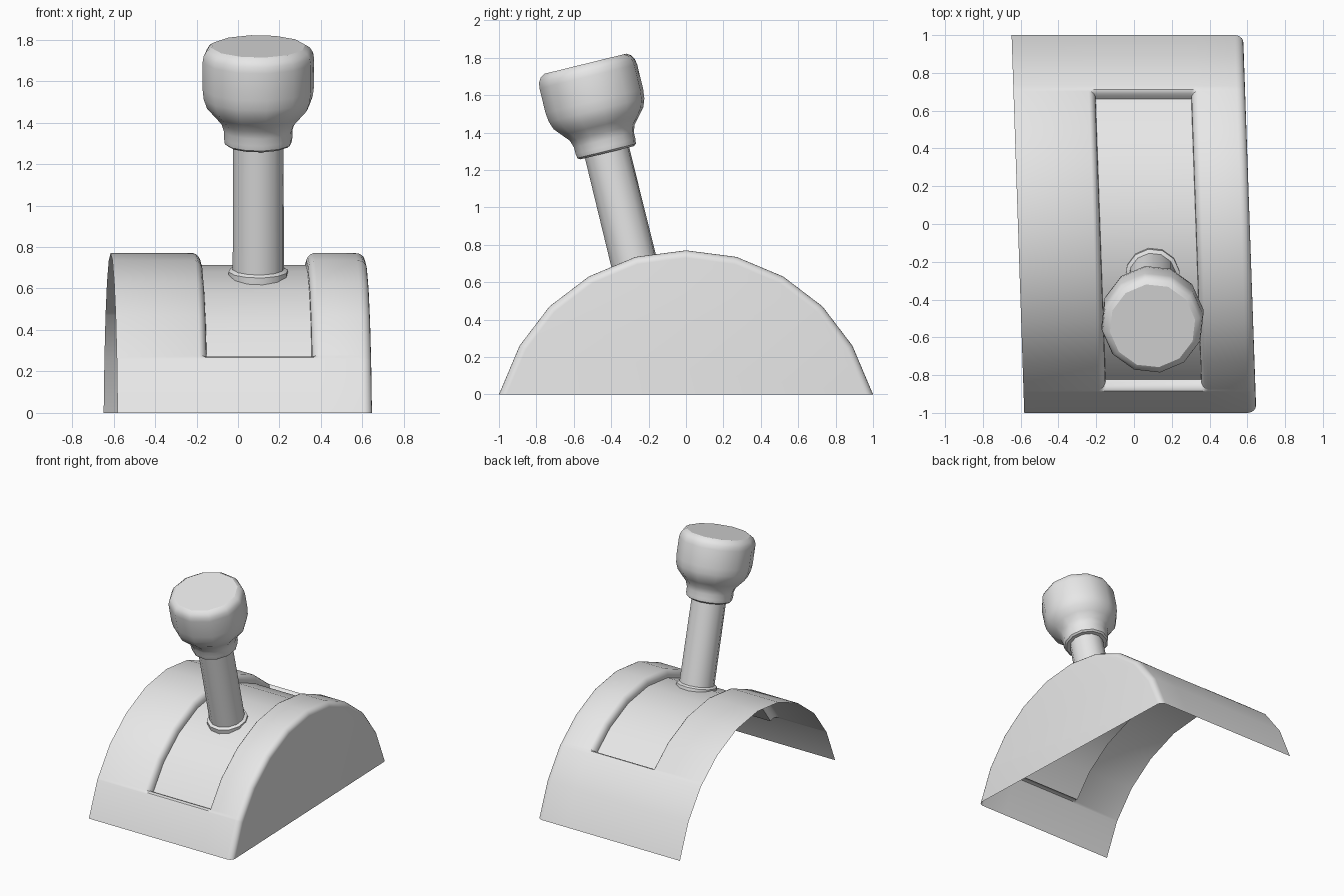
import bpy, bmesh
from math import sin, cos, pi, radians
from mathutils import Vector, Matrix

if "Cube" in bpy.data.objects:
    bpy.data.objects.remove(bpy.data.objects["Cube"])

grey = bpy.data.materials.new("plain_grey")
grey.use_nodes = True
grey.diffuse_color = (0.8, 0.8, 0.8, 1)
grey.node_tree.nodes["Principled BSDF"].inputs["Base Color"].default_value = (0.8, 0.8, 0.8, 1)


def finish(bm, name, angle):
    bmesh.ops.recalc_face_normals(bm, faces=bm.faces)
    mesh = bpy.data.meshes.new(name)
    bm.to_mesh(mesh)
    bm.free()
    mesh.materials.append(grey)
    ob = bpy.data.objects.new(name, mesh)
    bpy.context.collection.objects.link(ob)
    bpy.ops.object.select_all(action='DESELECT')
    ob.select_set(True)
    bpy.context.view_layer.objects.active = ob
    bpy.ops.object.shade_smooth_by_angle(angle=radians(angle))
    return ob


# Arched housing cross-section, mirrored front to back
half = [(-1, 0), (-0.89, 0.26), (-0.73, 0.47), (-0.52, 0.63), (-0.27, 0.735), (0, 0.77)]
arch = [Vector(p) for p in half + [(-y, z) for y, z in half[-2::-1]]]
normals = []
for i, p in enumerate(arch):
    if i in (0, len(arch) - 1):
        normals.append(Vector((p.x, 0)))       # keeps the rim on the ground
    else:
        d = arch[i + 1] - arch[i - 1]
        normals.append(Vector((-d.y, d.x)).normalized())


def arch_point(y, depth):
    """Point on the arch at y, pushed inwards by depth."""
    i = max(k for k in range(len(arch) - 1) if arch[k].x <= y + 1e-6)
    f = (y - arch[i].x) / (arch[i + 1].x - arch[i].x)
    return arch[i].lerp(arch[i + 1], f) - depth * normals[i].lerp(normals[i + 1], f)


# Sunken slot: rounded lip described as (distance outside slot, share of depth)
LIP = [(1.0, 0.0), (0.6, 0.1), (0.25, 0.32), (0.05, 0.6), (0.0, 1.0)]
SLOT_X, SLOT_Y, SLOT_DEPTH = (-0.18, 0.327), (-0.872, 0.7), 0.057
SHEAR = -0.0335


def stations(limits, lip):
    lo, hi = limits
    return ([(lo - lip * d, s) for d, s in LIP] +
            [(hi + lip * d, s) for d, s in reversed(LIP)])


# Columns hold (x, slot share, edge inset); the closed end has a rounded edge
columns = [(-0.6145, 0, 0)] + [(x, s, 0) for x, s in stations(SLOT_X, 0.035)]
for k in range(6):
    a = k * pi / 10
    columns.append((0.5675 + 0.045 * sin(a), 0, 0.04 * (1 - cos(a))))

rows = stations(SLOT_Y, 0.012)
rows += [(p.x, 1 if SLOT_Y[0] < p.x < SLOT_Y[1] else 0) for p in arch]
rows.sort(key=lambda r: r[0])

bm = bmesh.new()
grid = []
for y, sy in rows:
    line = []
    for x, sx, inset in columns:
        p = arch_point(y, SLOT_DEPTH * min(sx, sy) + inset)
        line.append(bm.verts.new((x + SHEAR * y, p.x, p.y)))
    grid.append(line)
for a, b in zip(grid, grid[1:]):
    for j in range(len(columns) - 1):
        bm.faces.new((a[j], a[j + 1], b[j + 1], b[j]))
bm.faces.new([line[-1] for line in grid])      # closed end wall
finish(bm, "arched_housing", 32)

# Lever axis leans forwards out of the slot
axis = Matrix.Translation((0.098, -0.28, 0.714)) @ Matrix.Rotation(radians(13.8), 4, 'X')


def lathe(name, profile, sides, angle):
    bm = bmesh.new()
    rings = []
    for r, t in profile:
        rings.append([bm.verts.new(axis @ Vector((r * cos(a), r * sin(a), t)))
                      for a in (2 * pi * k / sides + 0.15 for k in range(sides))])
    for a, b in zip(rings, rings[1:]):
        for k in range(sides):
            n = (k + 1) % sides
            bm.faces.new((a[k], a[n], b[n], b[k]))
    bm.faces.new(rings[0])
    bm.faces.new(rings[-1])
    return finish(bm, name, angle)


# Lever shaft with a small foot collar
lathe("lever_shaft", [(0.145, -0.07), (0.145, -0.03), (0.125, -0.02), (0.123, 0.62)], 12, 32)

# Grip knob: neck ring, flare, straight side and rounded top edge
lathe("lever_knob", [(0.15, 0.595), (0.163, 0.605), (0.167, 0.63), (0.167, 0.665),
                     (0.18, 0.705), (0.215, 0.745), (0.25, 0.785), (0.266, 0.83),
                     (0.272, 0.88), (0.272, 1.015), (0.267, 1.045), (0.252, 1.07),
                     (0.228, 1.085)], 12, 32)
